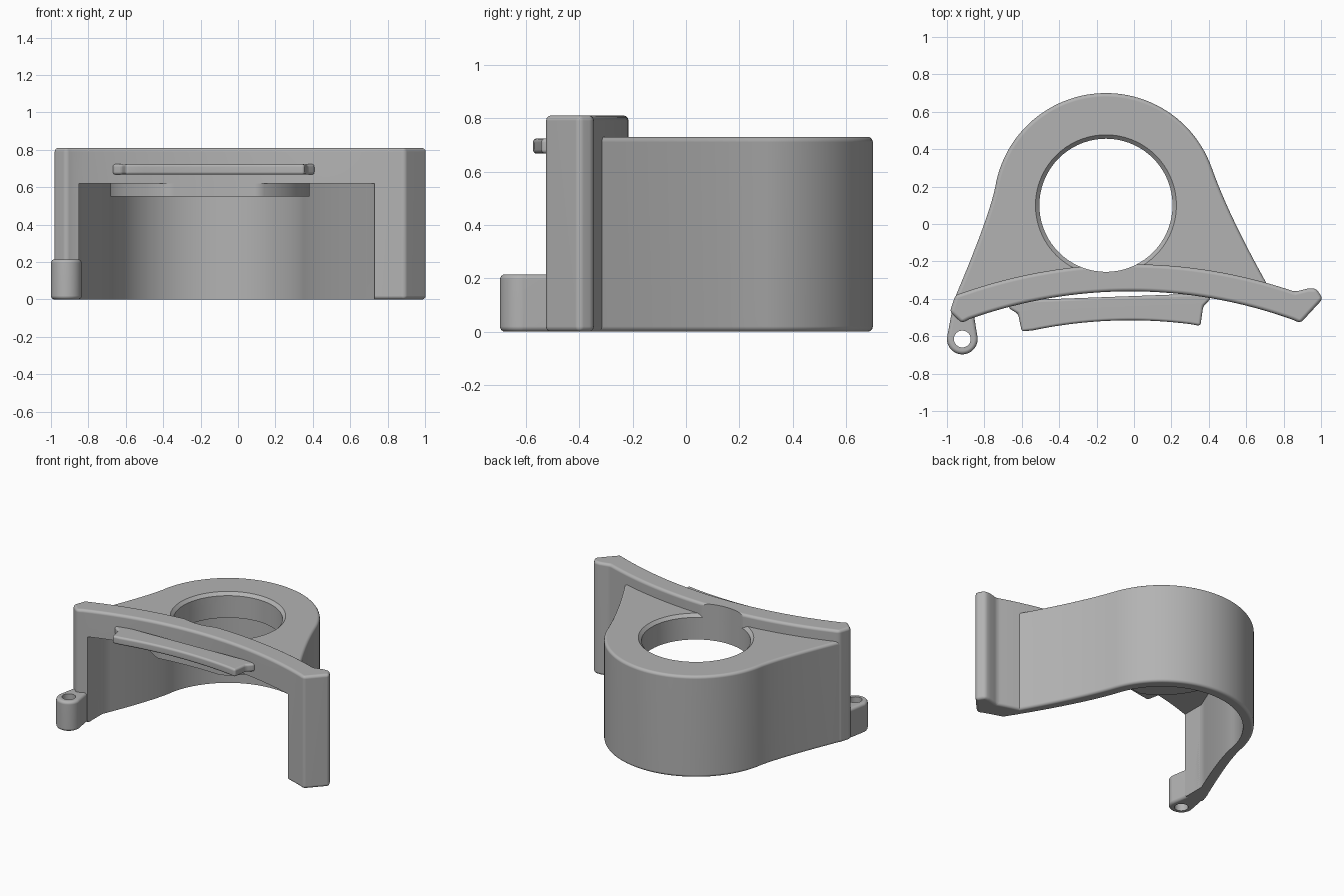
import bpy, bmesh, math

cube = bpy.data.objects.get("Cube")
if cube:
    bpy.data.objects.remove(cube, do_unlink=True)

grey = bpy.data.materials.new("plain_grey")
grey.use_nodes = True
grey.diffuse_color = (0.45, 0.45, 0.45, 1)
grey.node_tree.nodes["Principled BSDF"].inputs["Base Color"].default_value = (0.45, 0.45, 0.45, 1)

CX, CY = -0.15, 0.1          # centre of the round opening
CEIL, PLATE, TOP = 0.62, 0.73, 0.81


def arc(cx, cy, r, a0, a1, n):
    steps = [math.radians(a0 + (a1 - a0) * i / n) for i in range(n + 1)]
    return [(cx + r * math.cos(a), cy + r * math.sin(a)) for a in steps]


def circle(cx, cy, r, n=72):
    return arc(cx, cy, r, 0, 360, n)[:-1]


def bezier(p, q, r, n=12):
    out = []
    for i in range(n + 1):
        t = i / n
        out.append(tuple((1 - t) ** 2 * a + 2 * t * (1 - t) * b + t * t * c
                         for a, b, c in zip(p, q, r)))
    return out


def bar_y(x, radius):
    """Curve of the front bar in plan."""
    return -2.92 + math.sqrt(radius ** 2 - (x + 0.02) ** 2)


def bar_curve(x0, x1, radius, dy=0, n=32):
    xs = [x0 + (x1 - x0) * i / n for i in range(n + 1)]
    return [(x, bar_y(x, radius) + dy) for x in xs]


def prism(name, outline, z0, z1, bevel=0):
    bm = bmesh.new()
    base = bm.faces.new([bm.verts.new((x, y, z0)) for x, y in outline])
    ext = bmesh.ops.extrude_face_region(bm, geom=[base])
    for v in ext["geom"]:
        if isinstance(v, bmesh.types.BMVert):
            v.co.z = z1
    bmesh.ops.recalc_face_normals(bm, faces=bm.faces)
    mesh = bpy.data.meshes.new(name)
    bm.to_mesh(mesh)
    bm.free()
    mesh.materials.append(grey)
    ob = bpy.data.objects.new(name, mesh)
    bpy.context.collection.objects.link(ob)
    if bevel:
        mod = ob.modifiers.new("round", "BEVEL")
        mod.width, mod.segments = bevel, 4
        mod.limit_method, mod.angle_limit = "ANGLE", math.radians(30)
    return ob


def activate(ob):
    bpy.ops.object.select_all(action="DESELECT")
    ob.select_set(True)
    bpy.context.view_layer.objects.active = ob


def finish(ob, cutters=()):
    for c in cutters:
        mod = ob.modifiers.new("cut", "BOOLEAN")
        mod.operation, mod.solver, mod.object = "DIFFERENCE", "EXACT", c
    activate(ob)
    for mod in list(ob.modifiers):
        bpy.ops.object.modifier_apply(modifier=mod.name)
    bpy.ops.object.shade_smooth_by_angle(angle=math.radians(35))
    ob.modifiers.new("normals", "WEIGHTED_NORMAL").keep_sharp = True


# Cutters: underside cavity, round opening and its softened rim
right_in = bezier((0.73, -0.46), (0.44, 0.0), arc(CX, CY, 0.53, 20, 20, 1)[0])
left_in = bezier(arc(CX, CY, 0.53, 168, 168, 1)[0], (-0.69, 0.05), (-0.85, -0.33))
inner = [(0.74, -0.8)] + right_in + arc(CX, CY, 0.53, 20, 168, 48)[1:-1] + left_in + [(-0.85, -0.8)]
cavity = prism("cavity_cutter", inner, -0.1, CEIL)
hole = prism("opening_cutter", circle(CX, CY, 0.356), -0.1, 0.9)
bpy.ops.mesh.primitive_cone_add(vertices=72, radius1=0.352, radius2=0.378, depth=0.026,
                                location=(CX, CY, PLATE - 0.012))
rim = bpy.context.object
rim.name = "rim_cutter"

# Bell-shaped housing with an open front and underside
right_out = bezier((0.75, -0.39), (0.513, 0.023), arc(CX, CY, 0.6, 20, 20, 1)[0])
left_out = bezier(arc(CX, CY, 0.6, 168, 168, 1)[0], (-0.76, 0.07), (-0.96, -0.40))
outer = right_out + arc(CX, CY, 0.6, 20, 168, 48)[1:-1] + left_out + bar_curve(-0.92, 0.70, 2.63)
housing = prism("housing", outer, 0, PLATE, 0.02)
finish(housing, [cavity, hole, rim])

# Raised ring under the plate, trimmed flush with the front bar
ring = [(x, max(y, bar_y(x, 2.56))) for x, y in circle(CX, CY, 0.533, 120)]
finish(prism("lower_ring", ring, 0.55, 0.66), [hole])

# Curved front bar with two legs
bar = bar_curve(-0.88, 0.85, 2.56)
bar += [(0.89, -0.53), (1.01, -0.40), (0.975, -0.345), (0.93, -0.345)]
bar += bar_curve(0.86, -0.90, 2.705) + [(-0.955, -0.38), (-0.985, -0.47), (-0.92, -0.53)]
finish(prism("front_bar", bar, 0, TOP, 0.02), [cavity, hole])

# Thin lip on the face of the bar
lip = bar_curve(-0.54, 0.30, 2.56, -0.155, 20)
lip += [(0.355, -0.545), (0.37, -0.44), (0.41, -0.40), (0.41, -0.37)]
lip += [(-0.67, -0.41), (-0.67, -0.45), (-0.62, -0.48), (-0.60, -0.575)]
finish(prism("front_lip", lip, 0.667, 0.724, 0.02))

# Small pierced lug at the foot of one leg
TX, TY = -0.918, -0.615
lug = arc(TX, TY, 0.082, 175, 365, 32) + [(-0.86, -0.46), (-0.965, -0.42)]
lug_hole = prism("lug_cutter", circle(TX, TY, 0.045, 32), -0.1, 0.4)
finish(prism("lug", lug, 0, 0.215, 0.02), [lug_hole])

for cutter in (cavity, hole, rim, lug_hole):
    bpy.data.objects.remove(cutter, do_unlink=True)
